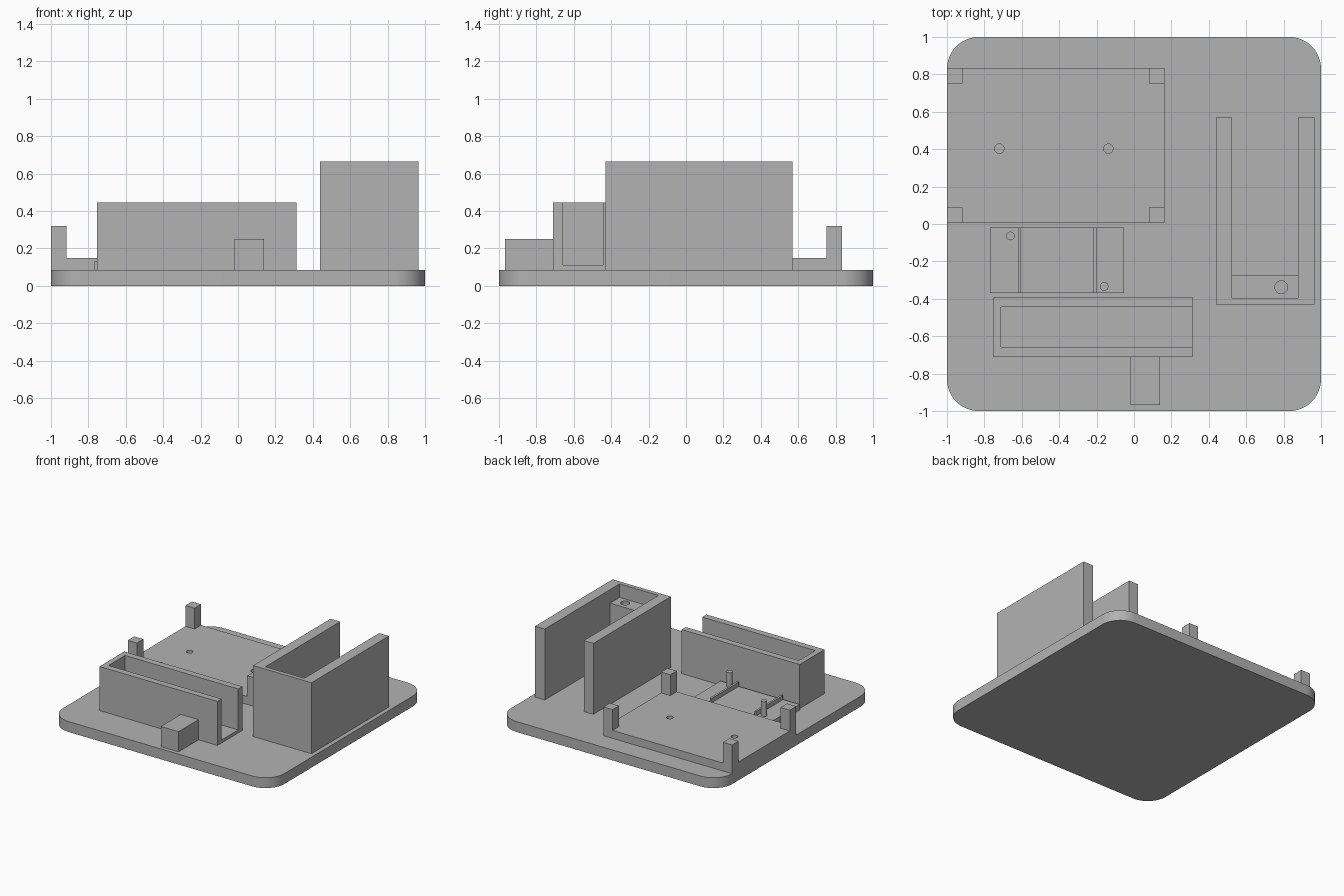
import bpy
import bmesh
from math import radians

cube = bpy.data.objects.get("Cube")
if cube:
    bpy.data.objects.remove(cube, do_unlink=True)

GREY = (0.45, 0.45, 0.45, 1)
mat = bpy.data.materials.new("plain grey")
mat.use_nodes = True
mat.diffuse_color = GREY
mat.node_tree.nodes["Principled BSDF"].inputs["Base Color"].default_value = GREY

TOP = 0.085    # upper face of the base plate
DECK = 0.15    # upper face of the board platform
TRAY = 0.13    # upper face of the module tray


def finish(name, bm):
    bmesh.ops.recalc_face_normals(bm, faces=bm.faces)
    mesh = bpy.data.meshes.new(name)
    bm.to_mesh(mesh)
    bm.free()
    mesh.materials.append(mat)
    obj = bpy.data.objects.new(name, mesh)
    bpy.context.collection.objects.link(obj)
    return obj


def activate(obj):
    bpy.ops.object.select_all(action="DESELECT")
    obj.select_set(True)
    bpy.context.view_layer.objects.active = obj


def smooth(obj):
    activate(obj)
    bpy.ops.object.shade_smooth_by_angle(angle=radians(30))


def prism(name, outline, z0, z1):
    """Upright solid with the given plan outline."""
    bm = bmesh.new()
    face = bm.faces.new([bm.verts.new((x, y, z0)) for x, y in outline])
    result = bmesh.ops.extrude_face_region(bm, geom=[face])
    for v in result["geom"]:
        if isinstance(v, bmesh.types.BMVert):
            v.co.z = z1
    return finish(name, bm)


def box(name, x0, x1, y0, y1, z0, z1):
    return prism(name, [(x0, y0), (x1, y0), (x1, y1), (x0, y1)], z0, z1)


def cylinder(name, x, y, r, z0, z1):
    bm = bmesh.new()
    bmesh.ops.create_cone(bm, cap_ends=True, segments=32, radius1=r, radius2=r, depth=z1 - z0)
    bmesh.ops.translate(bm, verts=bm.verts, vec=(x, y, (z0 + z1) / 2))
    obj = finish(name, bm)
    smooth(obj)
    return obj


def drill(obj, x, y, r, z0, z1):
    cutter = cylinder("hole_cutter", x, y, r, z0, z1)
    cutter.hide_render = True
    activate(obj)
    mod = obj.modifiers.new("hole", "BOOLEAN")
    mod.operation = "DIFFERENCE"
    mod.solver = "EXACT"
    mod.object = cutter
    bpy.ops.object.modifier_apply(modifier=mod.name)
    bpy.data.objects.remove(cutter, do_unlink=True)


# Base plate with rounded upright corners
base = box("base_plate", -1, 1, -1, 1, 0, TOP)
bm = bmesh.new()
bm.from_mesh(base.data)
uprights = [e for e in bm.edges if abs(e.verts[0].co.z - e.verts[1].co.z) > 0.01]
bmesh.ops.bevel(bm, geom=uprights, offset=0.17, segments=12, profile=0.5, affect="EDGES")
bm.to_mesh(base.data)
bm.free()
smooth(base)

# Board platform with two holes and four corner posts
platform = box("board_platform", -1, 0.163, 0.005, 0.833, TOP, DECK)
for x in (-0.72, -0.137):
    drill(platform, x, 0.403, 0.025, TOP + 0.005, DECK + 0.1)
smooth(platform)
for side, x in (("right", -1), ("left", 0.08)):
    for end, y in (("front", 0.005), ("back", 0.75)):
        box(f"{end}_{side}_post", x, x + 0.083, y, y + 0.083, DECK, 0.32)

# Module tray with two ridges and two locating pins
box("module_tray", -0.77, -0.053, -0.37, -0.02, TOP, TRAY)
for i, x in enumerate((-0.62, -0.218)):
    box(f"tray_ridge_{i + 1}", x, x + 0.017, -0.37, -0.02, TRAY, 0.165)
for i, (x, y) in enumerate(((-0.661, -0.064), (-0.16, -0.334))):
    cylinder(f"tray_pin_{i + 1}", x, y, 0.023, TRAY, 0.25)

# Long holder, open at its left end, with a thin floor
prism("long_holder_walls",
      [(0.312, -0.71), (0.312, -0.657), (-0.71, -0.657), (-0.71, -0.443),
       (0.312, -0.443), (0.312, -0.39), (-0.755, -0.39), (-0.755, -0.71)],
      TOP, 0.445)
box("long_holder_floor", -0.71, 0.312, -0.657, -0.443, TOP, 0.11)

# Small block in front of the long holder
box("front_block", -0.02, 0.14, -0.967, -0.71, TOP, 0.25)

# Tall holder, open at the back, with a drilled mounting block inside
prism("tall_holder_walls",
      [(0.438, -0.43), (0.965, -0.43), (0.965, 0.57), (0.877, 0.57),
       (0.877, -0.395), (0.525, -0.395), (0.525, 0.57), (0.438, 0.57)],
      TOP, 0.665)
block = box("mounting_block", 0.525, 0.877, -0.395, -0.272, TOP, 0.555)
drill(block, 0.787, -0.338, 0.034, 0.35, 0.7)
smooth(block)
